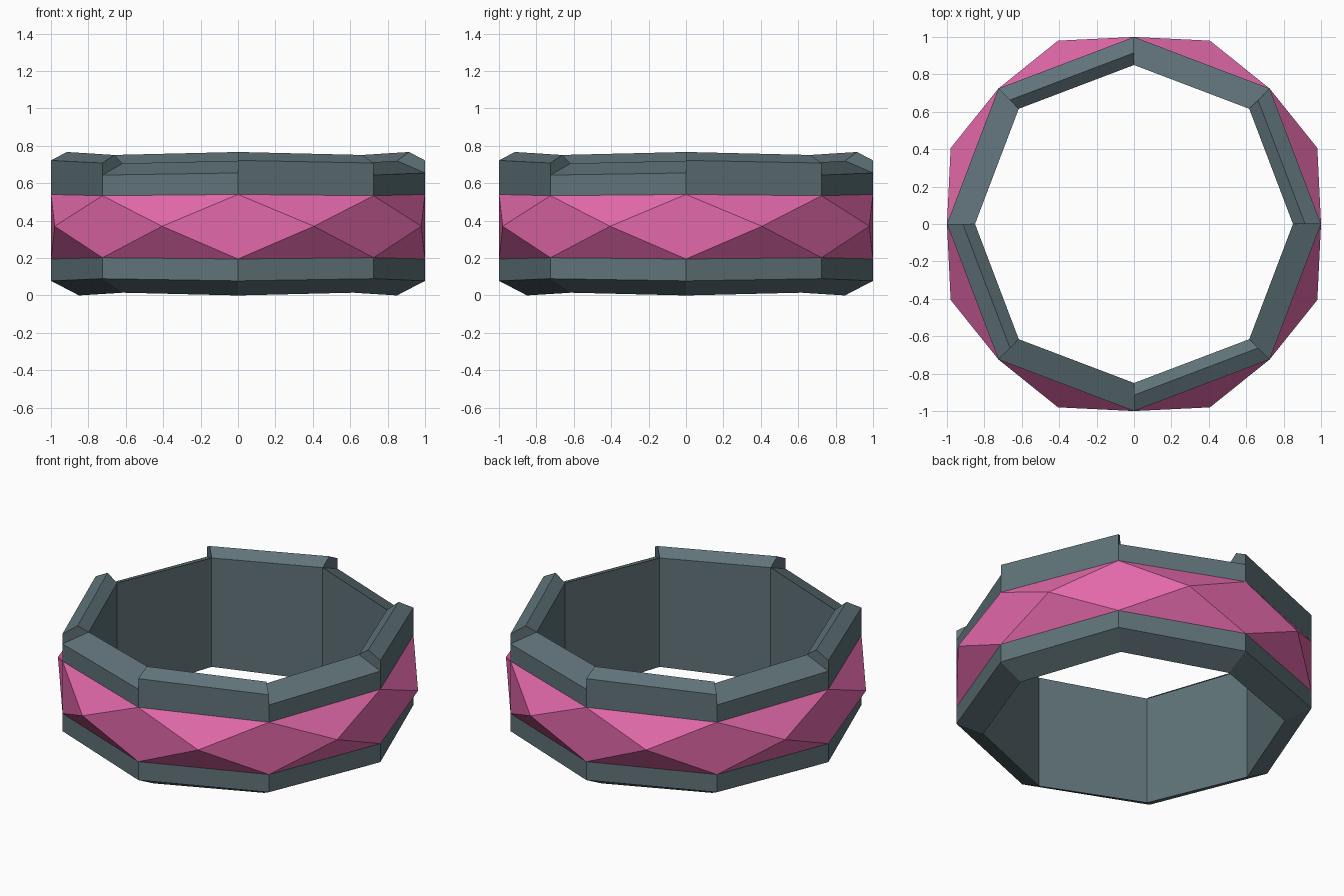
import bpy, bmesh
from math import cos, sin, radians

if "Cube" in bpy.data.objects:
    bpy.data.objects.remove(bpy.data.objects["Cube"])


def material(name, rgb):
    m = bpy.data.materials.new(name)
    m.diffuse_color = (*rgb, 1)
    m.use_nodes = True
    m.node_tree.nodes["Principled BSDF"].inputs["Base Color"].default_value = m.diffuse_color
    return m


SLATE = material("slate metal", (0.115, 0.17, 0.19))
PINK = material("pink gem", (0.76, 0.14, 0.40))


def finish(bm, name, mat):
    bmesh.ops.remove_doubles(bm, verts=bm.verts, dist=1e-5)
    mesh = bpy.data.meshes.new(name)
    bm.to_mesh(mesh)
    bm.free()
    mesh.materials.append(mat)
    bpy.context.collection.objects.link(bpy.data.objects.new(name, mesh))


def corner(i, r, z):
    """Point at octagon corner i; diagonal corners are slightly wider and flatter."""
    if i % 2:
        r, z = r * 1.025, 0.37 + (z - 0.37) * 0.96
    a = radians(45 * i)
    return (r * cos(a), r * sin(a), z)


def face(bm, pts):
    bm.faces.new([bm.verts.new(p) for p in pts])


# Metal ring: lower rim, inner wall and alternating low / raised top segments
LOWER = [(1, 0.195), (1, 0.078), (0.85, 0.0), (0.85, 0.72)]
LOW_TOP = [(0.85, 0.72), (1, 0.655), (1, 0.54)]
RAISED_TOP = [(0.85, 0.72), (0.915, 0.767), (1, 0.722), (1, 0.54)]
STEP = [(0.85, 0.72), (0.915, 0.767), (1, 0.722), (1, 0.655)]
bm = bmesh.new()
for i in range(8):
    raised = i % 2 == 0
    for prof in (LOWER, RAISED_TOP if raised else LOW_TOP):
        for a, b in zip(prof, prof[1:]):
            face(bm, [corner(i, *a), corner(i, *b),
                      corner(i + 1, *b), corner(i + 1, *a)])
    # end face of the raised segment, facing its low neighbour
    pts = [corner(i, *p) for p in STEP]
    face(bm, pts if raised else pts[::-1])
finish(bm, "metal_ring", SLATE)

# Faceted gem band: diamonds on the corners, triangles between them
bm = bmesh.new()


def mid(i):
    a = radians(45 * i + 22.5)
    return (1.061 * cos(a), 1.061 * sin(a), 0.37)


for i in range(8):
    top, low = corner(i, 1, 0.54), corner(i, 1, 0.195)
    face(bm, [low, mid(i), top, mid(i - 1)])
    face(bm, [top, mid(i), corner(i + 1, 1, 0.54)])
    face(bm, [low, corner(i + 1, 1, 0.195), mid(i)])
finish(bm, "gem_band", PINK)

# Consistent outward normals on the ring
for name in ("metal_ring", "gem_band"):
    me = bpy.data.objects[name].data
    bm = bmesh.new()
    bm.from_mesh(me)
    if name == "metal_ring":
        # the outer wall is open behind the gems, so orient by the lower rim
        bmesh.ops.recalc_face_normals(bm, faces=bm.faces)
        rim = min(bm.faces, key=lambda f: f.calc_center_median().z)
        if rim.normal.z > 0:
            bmesh.ops.reverse_faces(bm, faces=bm.faces)
    bm.to_mesh(me)
    bm.free()
